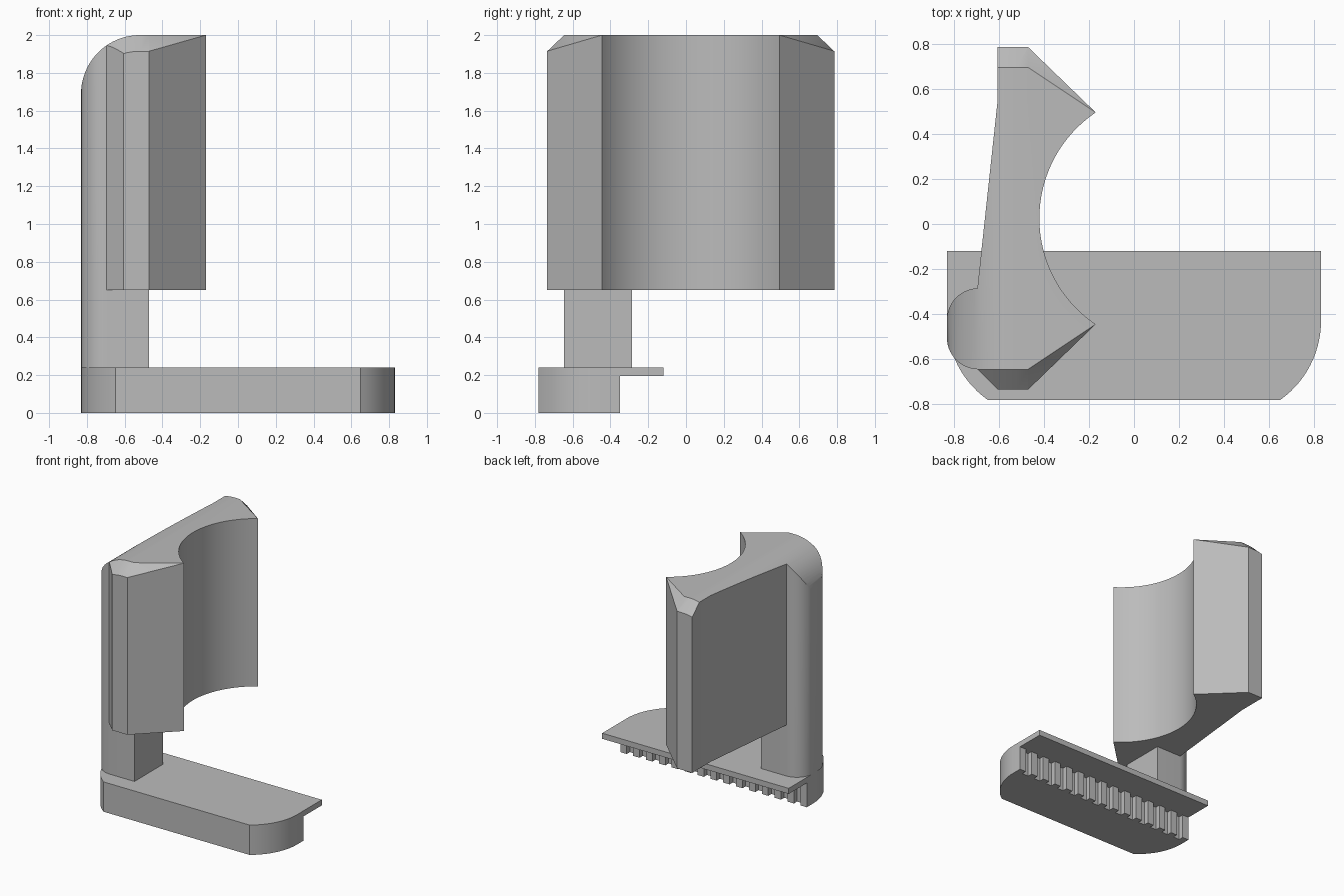
import bpy
import bmesh
from math import sin, cos, radians
from mathutils import Vector

cube = bpy.data.objects.get("Cube")
if cube:
    bpy.data.objects.remove(cube, do_unlink=True)

grey = bpy.data.materials.new("plain grey")
grey.use_nodes = True
color = (0.5, 0.5, 0.5, 1)
grey.diffuse_color = color
grey.node_tree.nodes["Principled BSDF"].inputs["Base Color"].default_value = color


def arc(cx, cy, r, start, end, steps=14):
    angles = [radians(start + (end - start) * i / steps) for i in range(steps + 1)]
    return [(cx + r * cos(a), cy + r * sin(a)) for a in angles]


def make_object(name, bm):
    bmesh.ops.recalc_face_normals(bm, faces=bm.faces)
    mesh = bpy.data.meshes.new(name)
    bm.to_mesh(mesh)
    bm.free()
    mesh.materials.append(grey)
    obj = bpy.data.objects.new(name, mesh)
    bpy.context.collection.objects.link(obj)
    return obj


def prism(name, outline, bottom, top):
    bm = bmesh.new()
    face = bm.faces.new([bm.verts.new((x, y, bottom)) for x, y in outline])
    grown = bmesh.ops.extrude_face_region(bm, geom=[face])["geom"]
    moved = [v for v in grown if isinstance(v, bmesh.types.BMVert)]
    bmesh.ops.translate(bm, verts=moved, vec=(0, 0, top - bottom))
    return make_object(name, bm)


def combine(obj, helper, operation):
    """Apply a boolean and discard its helper."""
    bpy.ops.object.select_all(action='DESELECT')
    bpy.context.view_layer.objects.active = obj
    obj.select_set(True)
    mod = obj.modifiers.new(operation.lower(), 'BOOLEAN')
    mod.operation, mod.object, mod.solver = operation, helper, 'EXACT'
    bpy.ops.object.modifier_apply(modifier=mod.name)
    bpy.data.objects.remove(helper, do_unlink=True)


# Base: rounded front corners
HALF, BACK = 0.83, -0.12
corner = arc(0.40, -0.43, 0.43, 0, -54.5)
base = prism("toothed_base",
             [(-HALF, BACK), (HALF, BACK)] + corner
             + [(-x, y) for x, y in reversed(corner)], 0, 0.24)

# Undercut below the rear lip, leaving a row of teeth
TEETH = 15
width = 2 * HALF / (2 * TEETH - 1)
comb = [(1, 0), (-1, 0), (-1, -0.35)]
for i in range(TEETH - 1):
    x = -HALF + (2 * i + 1) * width
    comb += [(x, -0.35), (x, -0.39), (x + width, -0.39), (x + width, -0.35)]
comb.append((1, -0.35))
combine(base, prism("undercut", comb, -0.1, 0.195), 'DIFFERENCE')

# Tower body: tapered back, pointed ends and a concave cradle
body = [(-0.695, -0.285), (-0.695, -0.645), (-0.605, -0.735), (-0.47, -0.735)]
body += arc(0.147, 0.025, 0.567, 236, 124, 32)
body += [(-0.47, 0.785), (-0.605, 0.785), (-0.605, 0.55)]
tower = prism("cradle_tower", body, 0.65, 2.1)

# Pillar with a rounded outer side, joined to the body
pillar = [(-0.47, -0.285)] + arc(-0.69, -0.425, 0.14, 90, 180)
pillar += arc(-0.69, -0.505, 0.14, 180, 270) + [(-0.47, -0.645)]
combine(tower, prism("pillar", pillar, 0.24, 2.05), 'UNION')

# Envelope that rounds the top outer edge and slopes both ends
profile = [(0.1, 0), (-0.831, 0)] + arc(-0.52, 1.689, 0.311, 180, 90, 20) + [(0.1, 2)]
bm = bmesh.new()
rings = []
for y, drop in ((-0.845, 0.19), (-0.645, 0), (0.695, 0), (0.895, 0.19)):
    rings.append([bm.verts.new((x, y, z - drop)) for x, z in profile])
for a, b in zip(rings, rings[1:]):
    for i in range(len(a)):
        j = (i + 1) % len(a)
        bm.faces.new((a[i], a[j], b[j], b[i]))
bm.faces.new(rings[0])
bm.faces.new(rings[-1])

# Sloping facets running to the cradle tips
for ridge, tip, low in ((-0.645, -0.445, -0.735), (0.695, 0.495, 0.785)):
    a = Vector((-0.47, ridge, 2))
    normal = (Vector((-0.17, tip, 2)) - a).cross(Vector((-0.47, low, 1.915)) - a)
    if normal.z < 0:
        normal.negate()
    cut = bmesh.ops.bisect_plane(bm, geom=bm.verts[:] + bm.edges[:] + bm.faces[:],
                                 plane_co=a, plane_no=normal, clear_outer=True)
    bmesh.ops.holes_fill(bm, edges=[e for e in bm.edges if e.is_boundary])
combine(tower, make_object("envelope", bm), 'INTERSECT')

# Smooth curves with crisp edges
for obj in (base, tower):
    bpy.ops.object.select_all(action='DESELECT')
    obj.select_set(True)
    bpy.context.view_layer.objects.active = obj
    bpy.ops.object.shade_smooth_by_angle(angle=radians(25))
